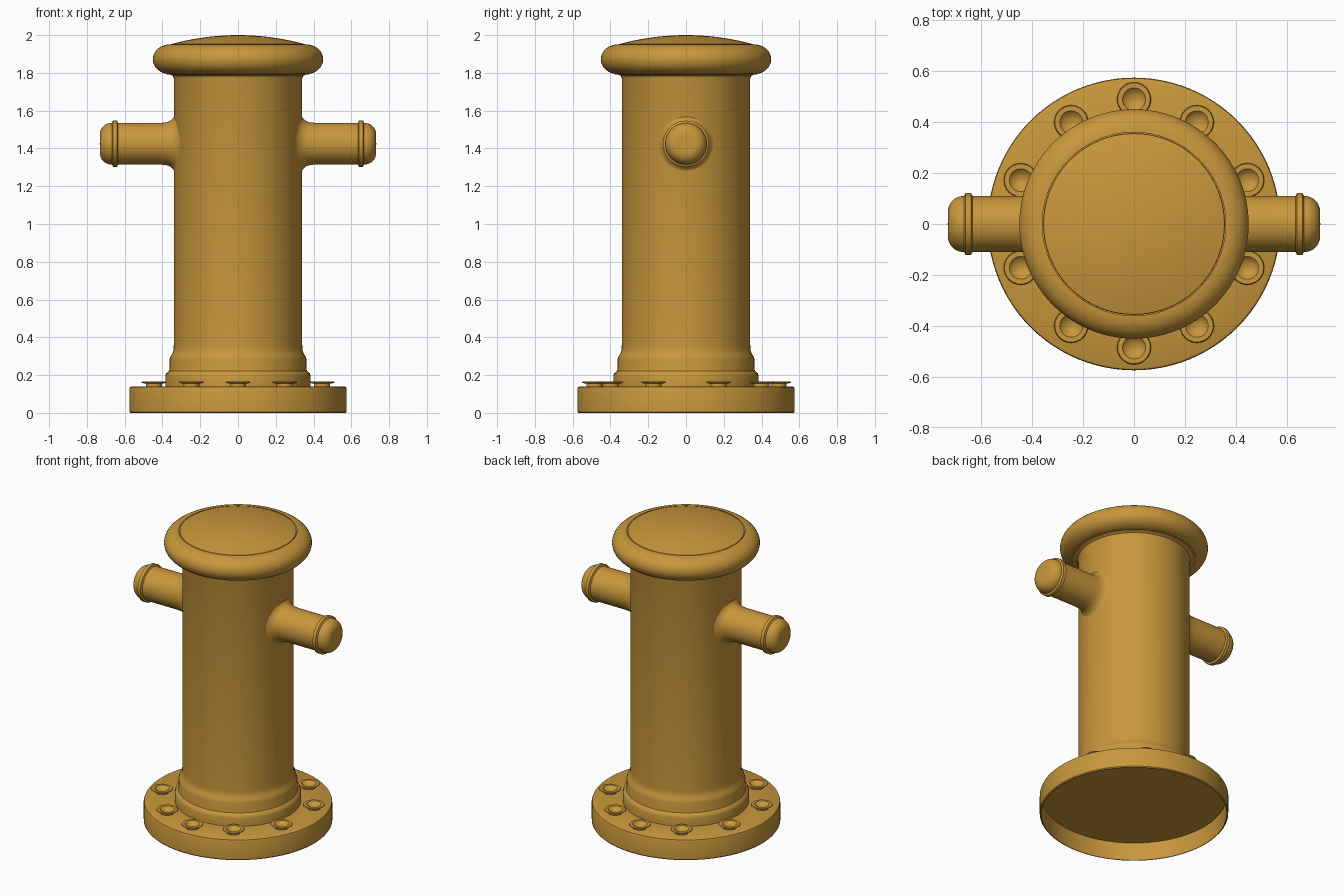
import bpy, bmesh, math

if "Cube" in bpy.data.objects:
    bpy.data.objects.remove(bpy.data.objects["Cube"])

brass = bpy.data.materials.new("golden brass")
brass.diffuse_color = (0.58, 0.31, 0.045, 1)
brass.use_nodes = True
brass.node_tree.nodes["Principled BSDF"].inputs["Base Color"].default_value = brass.diffuse_color


def finish(name, bm):
    bmesh.ops.remove_doubles(bm, verts=bm.verts, dist=1e-5)
    bmesh.ops.recalc_face_normals(bm, faces=bm.faces)
    me = bpy.data.meshes.new(name)
    bm.to_mesh(me)
    bm.free()
    me.materials.append(brass)
    ob = bpy.data.objects.new(name, me)
    bpy.context.collection.objects.link(ob)
    bpy.ops.object.select_all(action='DESELECT')
    bpy.context.view_layer.objects.active = ob
    ob.select_set(True)
    bpy.ops.object.shade_smooth_by_angle(angle=math.radians(35))
    return ob


def sweep(name, count, n, point):
    """Skin n-sided rings; point(i, angle) gives each position."""
    bm = bmesh.new()
    rings = [[bm.verts.new(point(i, 2 * math.pi * k / n)) for k in range(n)]
             for i in range(count)]
    for a, b in zip(rings, rings[1:]):
        for k in range(n):
            bm.faces.new((a[k], a[(k + 1) % n], b[(k + 1) % n], b[k]))
    return finish(name, bm)


def lathe(name, prof, n=96, at=(0, 0, 0)):
    return sweep(name, len(prof), n, lambda i, t: (
        at[0] + prof[i][0] * math.cos(t), at[1] + prof[i][0] * math.sin(t),
        at[2] + prof[i][1]))


# Flange, hollow underneath
lathe("base_flange", [(0, .12), (.562, .12), (.565, 0), (.57, 0), (.575, .006),
                      (.575, .128), (.572, .136), (.564, .14), (.36, .14)])

# Stepped foot and column
lathe("column", [(.385, .138), (.385, .195), (.38, .21), (.365, .222),
                 (.362, .235), (.362, .285), (.357, .3), (.346, .318),
                 (.341, .335), (.34, .36), (.34, 1.77), (.344, 1.783),
                 (.358, 1.791)])

# Rounded cap rim
rim = [(.34, 1.792), (.375, 1.792)]
for i in range(17):
    t = math.radians(-80 + 170 * i / 16)
    rim.append((.36 + .091 * math.cos(t), 1.872 + .079 * math.sin(t)))
lathe("cap_rim", rim)

# Shallow dome on the cap
lathe("cap_dome", [(.357, 1.946)] + [
    (.355 * (1 - i / 12), 1.952 + .048 * (1 - (1 - i / 12) ** 2))
    for i in range(13)])

# Side arms: fillet rings follow the column, then a straight bar, collar and round end
fillet = [(.152, -.004), (.138, .002), (.127, .011), (.118, .024), (.112, .045)]
bar = [(.11, .42), (.11, .635), (.114, .637), (.122, .64), (.122, .662),
       (.114, .665), (.11, .668)]
bar += [(.05 + .06 * math.cos(a), .67 + .061 * math.sin(a))
        for a in [math.pi / 2 * i / 8 for i in range(9)]] + [(0, .732)]


def arm(side):
    def point(i, t):
        r, d = (fillet + bar)[i]
        y, z = r * math.cos(t), r * math.sin(t)
        x = d + math.sqrt(.34 ** 2 - y * y) if i < len(fillet) else d
        return (side * x, y, 1.425 + z)
    return point


for side, label in ((-1, "left"), (1, "right")):
    sweep(label + "_arm", len(fillet) + len(bar), 48, arm(side))

# Ten flange bolts with a dished head
spots = [(0, .49), (0, -.485)]
spots += [(sx * x, sy * y) for x, y in ((.247, .4), (.445, .172))
          for sx in (-1, 1) for sy in (-1, 1)]
for k, (x, y) in enumerate(spots):
    lathe(f"flange_bolt_{k + 1}", [
        (.042, .138), (.042, .155), (.062, .158), (.067, .161), (.064, .165),
        (.045, .165), (.038, .157), (.022, .147), (0, .142)], 32, (x, y, 0))
